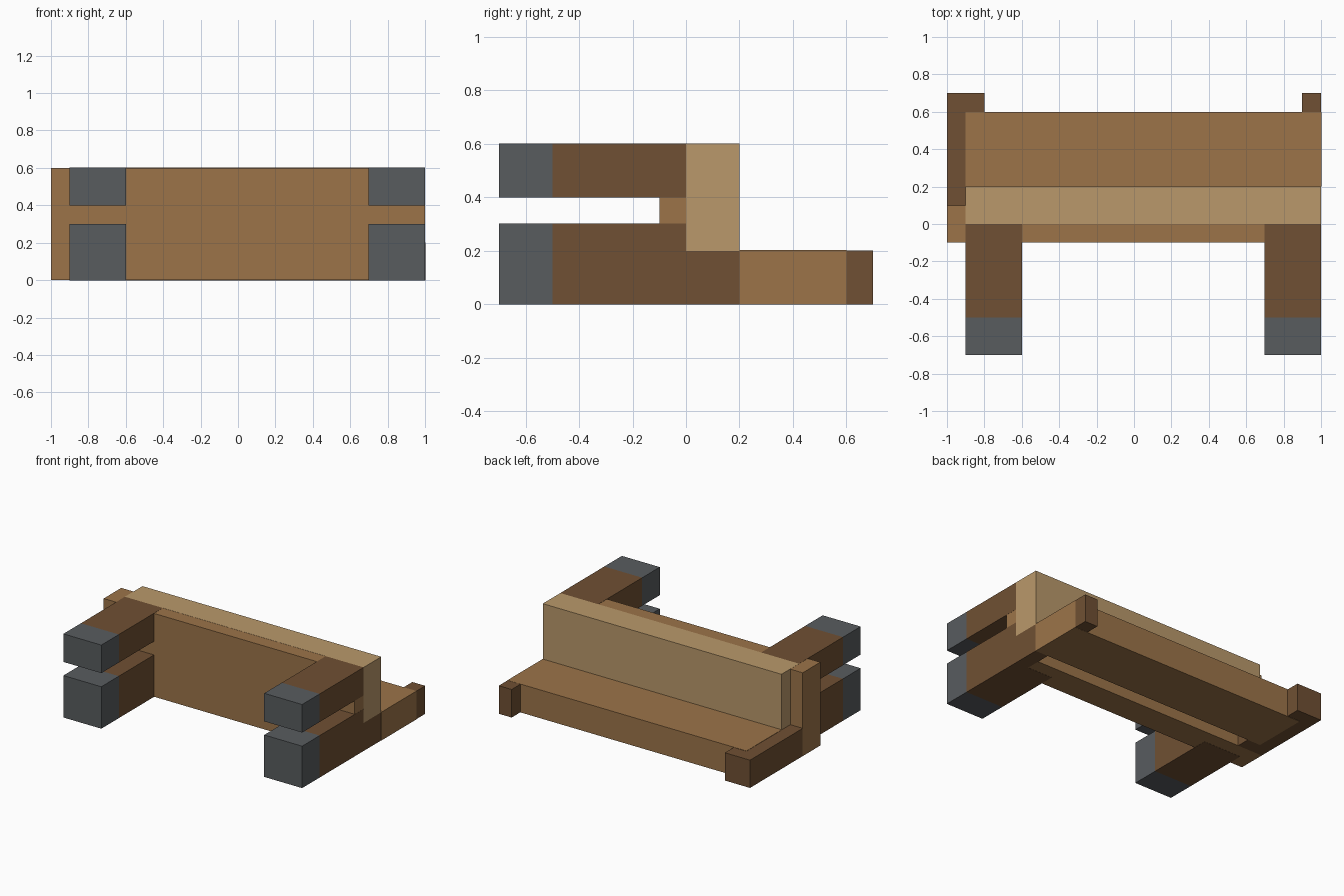
import bpy
import bmesh

if "Cube" in bpy.data.objects:
    bpy.data.objects.remove(bpy.data.objects["Cube"], do_unlink=True)


def linear(c):
    c /= 255
    return c / 12.92 if c <= 0.04045 else ((c + 0.055) / 1.055) ** 2.4


def material(name, rgb):
    mat = bpy.data.materials.new(name)
    col = (*[linear(c) for c in rgb], 1.0)
    mat.use_nodes = True
    bsdf = mat.node_tree.nodes["Principled BSDF"]
    bsdf.inputs["Base Color"].default_value = col
    bsdf.inputs["Roughness"].default_value = 0.9
    mat.diffuse_color = col
    return mat


MEDIUM = material("medium brown", (156, 116, 73))
DARK = material("dark brown", (112, 80, 51))
LIGHT = material("light tan", (186, 153, 107))
GREY = material("slate grey", (88, 92, 95))


def box(name, x, y, z, mat, proud=0.0):
    """Box between the given limits; proud lifts it clear of flush neighbours."""
    bm = bmesh.new()
    bmesh.ops.create_cube(bm, size=1)
    for v in bm.verts:
        for i, (lo, hi) in enumerate((x, y, z)):
            # Only sideways and vertical faces need the clearance
            p = 0.0 if i == 1 else proud
            v.co[i] = hi + p if v.co[i] > 0 else lo - p
    mesh = bpy.data.meshes.new(name)
    bm.to_mesh(mesh)
    bm.free()
    mesh.materials.append(mat)
    obj = bpy.data.objects.new(name, mesh)
    bpy.context.collection.objects.link(obj)
    return obj


# Upright panel, backrest and rear shelf
box("main_panel", (-1, 1), (-0.1, 0.1), (0, 0.6), MEDIUM)
box("backrest", (-0.9, 1), (0, 0.2), (0.2, 0.6), LIGHT, 0.001)
box("shelf", (-0.9, 1), (0.2, 0.6), (0, 0.2), MEDIUM, 0.002)

# Rails under the ends of the shelf
box("rail_right", (-1, -0.8), (0.1, 0.7), (0, 0.2), DARK)
box("rail_left", (0.9, 1), (0, 0.7), (0, 0.2), DARK, 0.001)

# Two stacked arms with grey tips on each side
for side, x in (("right", (-0.9, -0.6)), ("left", (0.7, 1.0))):
    for level, z in (("lower", (0, 0.3)), ("upper", (0.4, 0.6))):
        box(f"{level}_arm_{side}", x, (-0.5, 0), z, DARK, 0.001)
        box(f"{level}_tip_{side}", x, (-0.7, -0.5), z, GREY, 0.001)
